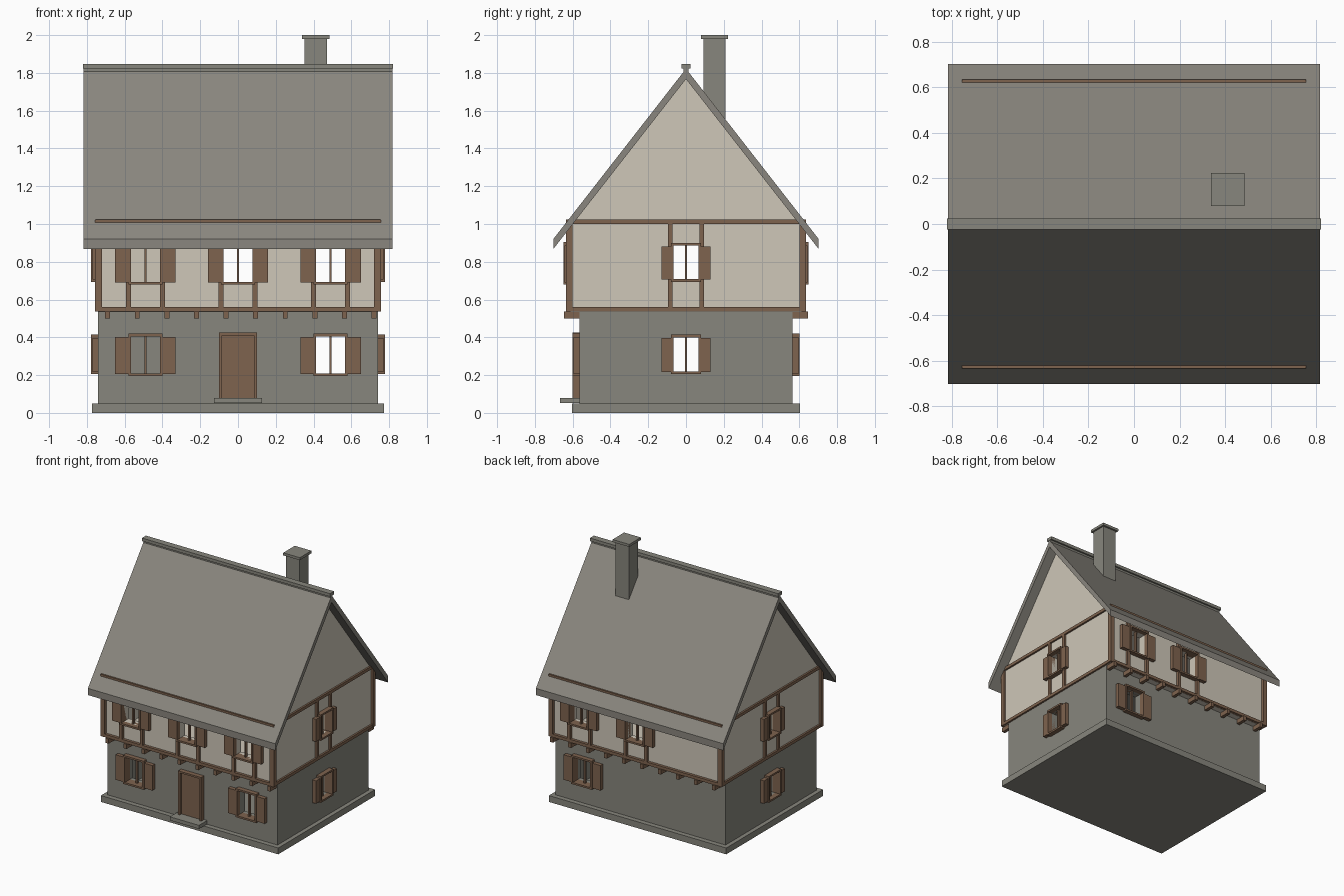
import bpy
import bmesh
from math import radians
from mathutils import Matrix, Vector

if "Cube" in bpy.data.objects:
    bpy.data.objects.remove(bpy.data.objects["Cube"])


def material(name, rgb):
    mat = bpy.data.materials.new(name)
    mat.use_nodes = True
    mat.diffuse_color = (*rgb, 1)
    mat.node_tree.nodes["Principled BSDF"].inputs["Base Color"].default_value = (*rgb, 1)
    return mat


STONE = material("grey stone", (0.245, 0.24, 0.205))
ROOF = material("warm grey roof", (0.255, 0.24, 0.21))
PLASTER = material("cream plaster", (0.62, 0.57, 0.48))
TIMBER = material("brown timber", (0.21, 0.125, 0.077))


def finish(name, bm, mat):
    mesh = bpy.data.meshes.new(name)
    bmesh.ops.recalc_face_normals(bm, faces=bm.faces)
    bm.to_mesh(mesh)
    bm.free()
    obj = bpy.data.objects.new(name, mesh)
    bpy.context.collection.objects.link(obj)
    if mat:
        mesh.materials.append(mat)
    return obj


def boxes(name, spans, mat=None, angle=0):
    """One object from boxes given as x, y and z spans, turned about z."""
    bm = bmesh.new()
    turn = Matrix.Rotation(radians(angle), 4, "Z")
    for span in spans:
        low, high = Vector(s[0] for s in span), Vector(s[1] for s in span)
        place = Matrix.Translation((low + high) / 2) @ Matrix.Diagonal((*(high - low), 1))
        bmesh.ops.create_cube(bm, size=1, matrix=turn @ place)
    return finish(name, bm, mat)


def extrusion(name, profile, half, mat):
    """Extrude a y-z profile along x."""
    bm = bmesh.new()
    face = bm.faces.new([bm.verts.new((-half, y, z)) for y, z in profile])
    out = bmesh.ops.extrude_face_region(bm, geom=[face])
    moved = [v for v in out["geom"] if isinstance(v, bmesh.types.BMVert)]
    bmesh.ops.translate(bm, verts=moved, vec=(2 * half, 0, 0))
    return finish(name, bm, mat)


def carve(obj, cutters):
    """Cut the cutters out of the object, then remove them."""
    for cutter in cutters:
        cutter.hide_render = True
        mod = obj.modifiers.new("cut", "BOOLEAN")
        mod.operation, mod.solver, mod.object = "DIFFERENCE", "EXACT", cutter
    graph = bpy.context.evaluated_depsgraph_get()
    mesh = bpy.data.meshes.new_from_object(obj.evaluated_get(graph))
    obj.modifiers.clear()
    obj.data = mesh
    obj.data.materials.clear()
    for cutter in cutters:
        bpy.data.objects.remove(cutter)


def sym(h):
    return (-h, h)


X = 0.74                      # half length of both storeys
LOWER_Y, UPPER_Y = 0.565, 0.612
PROUD = 0.037                 # how far the window frames stand out


def window(name, angle, wall, u, half, z0, z1, shutter):
    """Frame, mullion and shutters; returns the cutter for the opening."""
    bar, front = 0.014, -wall - PROUD
    depth = (front, -wall + 0.03)
    outer = half + bar
    boxes(name + "_frame", [
        ((u - outer, u - half), depth, (z0, z1)),
        ((u + half, u + outer), depth, (z0, z1)),
        ((u - outer, u + outer), depth, (z1, z1 + bar)),
        ((u - outer, u + outer), depth, (z0 - bar, z0)),
        ((u - 0.006, u + 0.006), (-wall, -wall + 0.02), (z0, z1)),
    ], TIMBER, angle)
    leaf = (front + 0.006, -wall + 0.005)
    boxes(name + "_shutters", [
        ((u - outer - shutter, u - outer), leaf, (z0 - 0.003, z1 - 0.003)),
        ((u + outer, u + outer + shutter), leaf, (z0 - 0.003, z1 - 0.003)),
    ], TIMBER, angle)
    return boxes(name + "_cutter", [((u - half, u + half), (-wall - 0.1, -wall + 0.1), (z0, z1))],
                 None, angle)


# Stone base and door step
boxes("plinth", [(sym(0.773), sym(0.603), (0, 0.05))], STONE)
boxes("door_step", [(sym(0.127), (-0.667, -0.55), (0.052, 0.08))], STONE)

# Hollow storeys
ground = boxes("ground_walls", [(sym(X), sym(LOWER_Y), (0.05, 0.535))], STONE)
upper = boxes("upper_walls", [(sym(X), sym(UPPER_Y), (0.535, 1.02))], PLASTER)

# Windows: front, right gable, back, left gable
front_cols, back_cols = (-0.49, 0, 0.49), (-0.49, 0)
ground_cuts = [boxes("ground_room", [(sym(X - 0.06), sym(LOWER_Y - 0.06), (0.07, 0.5))])]
upper_cuts = [boxes("upper_room", [(sym(X - 0.06), sym(UPPER_Y - 0.06), (0.56, 1.0))])]
for side, angle, cols in (("front", 0, front_cols), ("back", 180, back_cols)):
    for i, u in enumerate(cols):
        upper_cuts.append(window(f"{side}_upper_window_{i}", angle, UPPER_Y, u,
                                 0.076, 0.693, 0.89, 0.07))
        if u:
            ground_cuts.append(window(f"{side}_ground_window_{i}", angle, LOWER_Y, u,
                                      0.076, 0.208, 0.405, 0.07))
for side, angle in (("left_gable", 90), ("right_gable", -90)):
    upper_cuts.append(window(side + "_upper_window", angle, X, 0, 0.065, 0.708, 0.885, 0.05))
    ground_cuts.append(window(side + "_ground_window", angle, X, 0, 0.065, 0.22, 0.4, 0.05))
carve(ground, ground_cuts)
carve(upper, upper_cuts)
ground.data.materials.append(STONE)
upper.data.materials.append(PLASTER)

# Door
jamb = (-LOWER_Y - PROUD, -LOWER_Y + 0.01)
boxes("door_frame", [
    ((-0.1, -0.086), jamb, (0.08, 0.425)),
    ((0.086, 0.1), jamb, (0.08, 0.425)),
    (sym(0.086), jamb, (0.411, 0.425)),
], TIMBER)
boxes("door_leaf", [(sym(0.086), (-LOWER_Y - 0.015, -LOWER_Y + 0.01), (0.08, 0.411))], TIMBER)

# Timber framing: sill beam, wall plate and posts on each side
for side, angle, wall, half, cols, gap in (
        ("front", 0, UPPER_Y, X + 0.015, front_cols, 0.09),
        ("back", 180, UPPER_Y, X + 0.015, back_cols, 0.09),
        ("left_gable", 90, X, UPPER_Y, (0,), 0.083),
        ("right_gable", -90, X, UPPER_Y, (0,), 0.083)):
    proud = 0.022 if half > wall else 0.014
    out = (-wall - proud, -wall + 0.005)
    boxes(side + "_beams", [(sym(half), out, (0.536, 0.56)), (sym(half), out, (1.0, 1.024))],
          TIMBER, angle)
    posts = [u + s * gap for u in cols for s in (-1, 1)]
    boxes(side + "_posts", [((p - 0.0125, p + 0.0125), out, (0.56, 1.0)) for p in posts],
          TIMBER, angle)
boxes("corner_posts", [(sorted((s * 0.72, s * 0.756)), sorted((t * 0.6, t * 0.634)), (0.536, 1.02))
                       for s in (-1, 1) for t in (-1, 1)], TIMBER)

# Joist ends under the overhang
joists = [-0.69 + 0.1567 * i for i in range(10)]
boxes("joist_ends", [((x - 0.013, x + 0.013), sorted((t * 0.55, t * 0.645)), (0.5, 0.537))
                     for x in joists for t in (-1, 1)], TIMBER)

# Attic gables, roof and ridge
extrusion("attic", [(-UPPER_Y, 1.015), (UPPER_Y, 1.015), (0, 1.795)], X, PLASTER)
extrusion("roof", [(-0.702, 0.868), (0, 1.767), (0.702, 0.868),
                   (0.702, 0.921), (0, 1.822), (-0.702, 0.921)], 0.817, ROOF)
boxes("ridge_cap", [(sym(0.82), sym(0.025), (1.822, 1.846)),
                    (sym(0.817), sym(0.012), (1.79, 1.823))], STONE)

# Chimney
boxes("chimney", [((0.352, 0.47), (0.093, 0.208), (1.5, 1.98))], STONE)
boxes("chimney_cap", [((0.339, 0.484), (0.079, 0.223), (1.98, 2.0))], STONE)
